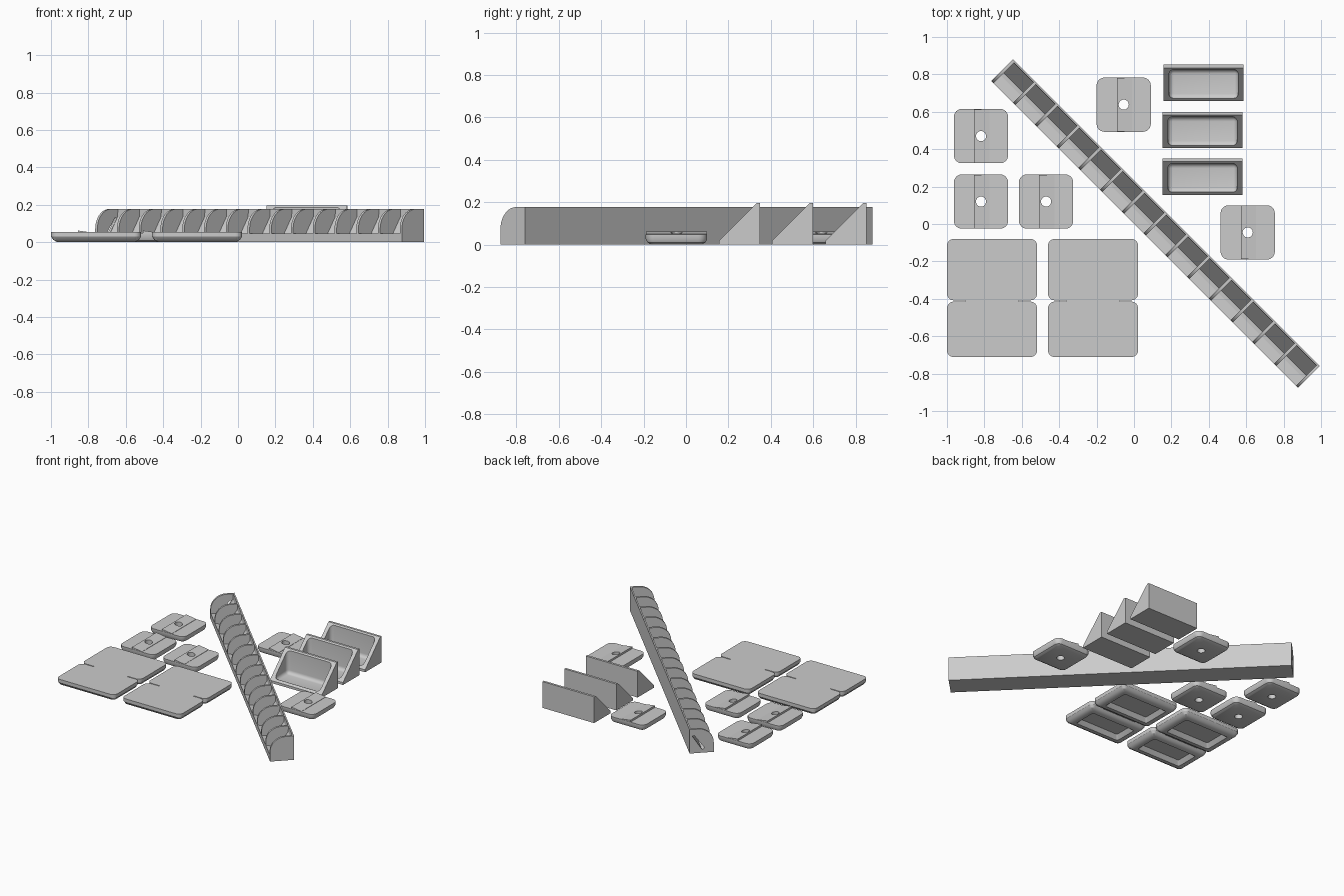
import bpy, bmesh, math
from mathutils import Matrix

if "Cube" in bpy.data.objects:
    bpy.data.objects.remove(bpy.data.objects["Cube"])

grey = bpy.data.materials.new("light_grey")
grey.diffuse_color = (0.6, 0.6, 0.6, 1)
grey.use_nodes = True
grey.node_tree.nodes["Principled BSDF"].inputs["Base Color"].default_value = grey.diffuse_color


def make(name, bm, loc=(0, 0, 0), rot=0.0):
    bmesh.ops.recalc_face_normals(bm, faces=bm.faces)
    me = bpy.data.meshes.new(name)
    bm.to_mesh(me)
    bm.free()
    me.materials.append(grey)
    ob = bpy.data.objects.new(name, me)
    bpy.context.collection.objects.link(ob)
    ob.location = loc
    ob.rotation_euler.z = rot
    return ob


def cut(ob, cutter):
    bpy.context.view_layer.update()
    m = ob.modifiers.new("cut", 'BOOLEAN')
    m.operation = 'DIFFERENCE'
    m.solver = 'EXACT'
    m.object = cutter
    bpy.context.view_layer.objects.active = ob
    bpy.ops.object.modifier_apply(modifier=m.name)
    bpy.data.objects.remove(cutter)


def smooth(ob):
    bpy.ops.object.select_all(action='DESELECT')
    ob.select_set(True)
    bpy.context.view_layer.objects.active = ob
    bpy.ops.object.shade_smooth_by_angle(angle=math.radians(30))


def prism(bm, profile, a, b):
    """Extrude a (y, z) profile along x from a to b."""
    v0 = [bm.verts.new((a, y, z)) for y, z in profile]
    v1 = [bm.verts.new((b, y, z)) for y, z in profile]
    n = len(profile)
    bm.faces.new(v0)
    bm.faces.new(v1)
    for i in range(n):
        j = (i + 1) % n
        bm.faces.new((v0[i], v0[j], v1[j], v1[i]))


def rounded_loft(bm, w, d, r, rings, cx=0, cy=0, seg=6):
    """Rounded rectangles, each ring an (inset, height), skinned and capped."""
    loops = []
    for inset, z in rings:
        rr = max(r - inset, 0.012)
        hx, hy = w / 2 - inset - rr, d / 2 - inset - rr
        loop = []
        for q, (sx, sy) in enumerate(((1, 1), (-1, 1), (-1, -1), (1, -1))):
            for k in range(seg + 1):
                t = math.pi / 2 * (q + k / seg)
                loop.append(bm.verts.new((cx + sx * hx + rr * math.cos(t),
                                          cy + sy * hy + rr * math.sin(t), z)))
        loops.append(loop)
    for a, b in zip(loops, loops[1:]):
        n = len(a)
        for i in range(n):
            j = (i + 1) % n
            bm.faces.new((a[i], a[j], b[j], b[i]))
    bm.faces.new(loops[0])
    bm.faces.new(loops[-1])


# Long diagonal rack: x runs along it, y from the low lip to the tall back
LEN, HALF, H, BAYS = 2.319, 0.0825, 0.177, 14
ROT, MID = -math.pi / 4, (0.115, 0.0025, 0)
bm = bmesh.new()
prism(bm, [(-HALF, 0), (HALF, 0), (HALF, H), (HALF - 0.01, H), (HALF - 0.012, 0.135),
           (-0.004, 0.018), (-0.026, 0.034), (-HALF, 0.045)], -LEN / 2, LEN / 2)
make("rack_body", bm, MID, ROT)

# Quarter-round dividers
R = 0.105
arc = [(-HALF + R - R * math.cos(t), H - R + R * math.sin(t))
       for t in (math.pi / 2 * k / 10 for k in range(11))]
outline = [(HALF, 0.0), (-HALF, 0.0)] + arc + [(HALF, H)]
T = 0.016
for i in range(BAYS + 1):
    x = -LEN / 2 + T / 2 + i * (LEN - T) / BAYS
    bm = bmesh.new()
    prism(bm, outline, x - T / 2, x + T / 2)
    div = make("rack_divider", bm, MID, ROT)
    if i == 0:
        # Slanted opening in the first end plate
        bm = bmesh.new()
        prism(bm, [(-0.004, 0.022), (0.066, 0.13), (0.05, 0.13), (-0.02, 0.035)],
              x - 0.05, x + 0.05)
        cut(div, make("slot_cutter", bm, MID, ROT))
    smooth(div)

# Wedge-shaped open bins
for cx, cy in ((0.372, 0.755), (0.366, 0.503), (0.366, 0.253)):
    bm = bmesh.new()
    prism(bm, [(-0.097, 0), (0.097, 0), (0.097, 0.195), (0.08, 0.195), (-0.097, 0.018)],
          -0.213, 0.213)
    tray = make("bin", bm, (cx, cy, 0))
    # Rounded hollow
    bm = bmesh.new()
    bmesh.ops.create_cube(bm, size=1, matrix=Matrix.Translation((0, -0.007, 0.215))
                          @ Matrix.Diagonal((0.37, 0.156, 0.4, 1)))
    bmesh.ops.bevel(bm, geom=bm.edges[:], offset=0.026, segments=5,
                    profile=0.5, affect='EDGES')
    cut(tray, make("bin_cutter", bm, (cx, cy, 0)))
    smooth(tray)

# Small square clips with a ridge and a centre hole
for cx, cy in ((-0.818, 0.47), (-0.818, 0.12), (-0.47, 0.12), (-0.055, 0.638), (0.608, -0.045)):
    bm = bmesh.new()
    rounded_loft(bm, 0.29, 0.29, 0.042,
                 [(0.026, 0), (0.009, 0.009), (0, 0.026), (0, 0.048)])
    pad = make("clip_base", bm, (cx, cy, 0))
    bm = bmesh.new()
    prism(bm, [(-0.037, 0.04), (0.045, 0.04), (0.045, 0.05), (-0.037, 0.062)], -0.143, 0.143)
    bmesh.ops.rotate(bm, verts=bm.verts, cent=(0, 0, 0), matrix=Matrix.Rotation(-math.pi / 2, 3, 'Z'))
    ridge = make("clip_ridge", bm, (cx, cy, 0))
    for ob in (pad, ridge):
        bm = bmesh.new()
        bmesh.ops.create_cone(bm, cap_ends=True, segments=32, radius1=0.027,
                              radius2=0.027, depth=0.3)
        cut(ob, make("hole_cutter", bm, (cx, cy, 0)))
        smooth(ob)

# Large double plates: two chamfered halves, pocketed underneath, and a bridge
for cx in (-0.759, -0.219):
    for cy, d in ((-0.563, 0.296), (-0.244, 0.328)):
        bm = bmesh.new()
        rounded_loft(bm, 0.482, d, 0.036,
                     [(0, 0.055), (0, 0.03), (0.012, 0.012), (0.034, 0),
                      (0.06, 0), (0.082, 0.03)])
        smooth(make("plate_half", bm, (cx, cy, 0)))
    bm = bmesh.new()
    prism(bm, [(-0.03, 0.025), (0.03, 0.025), (0.03, 0.055), (-0.03, 0.055)], -0.141, 0.141)
    make("plate_bridge", bm, (cx, -0.411, 0))
